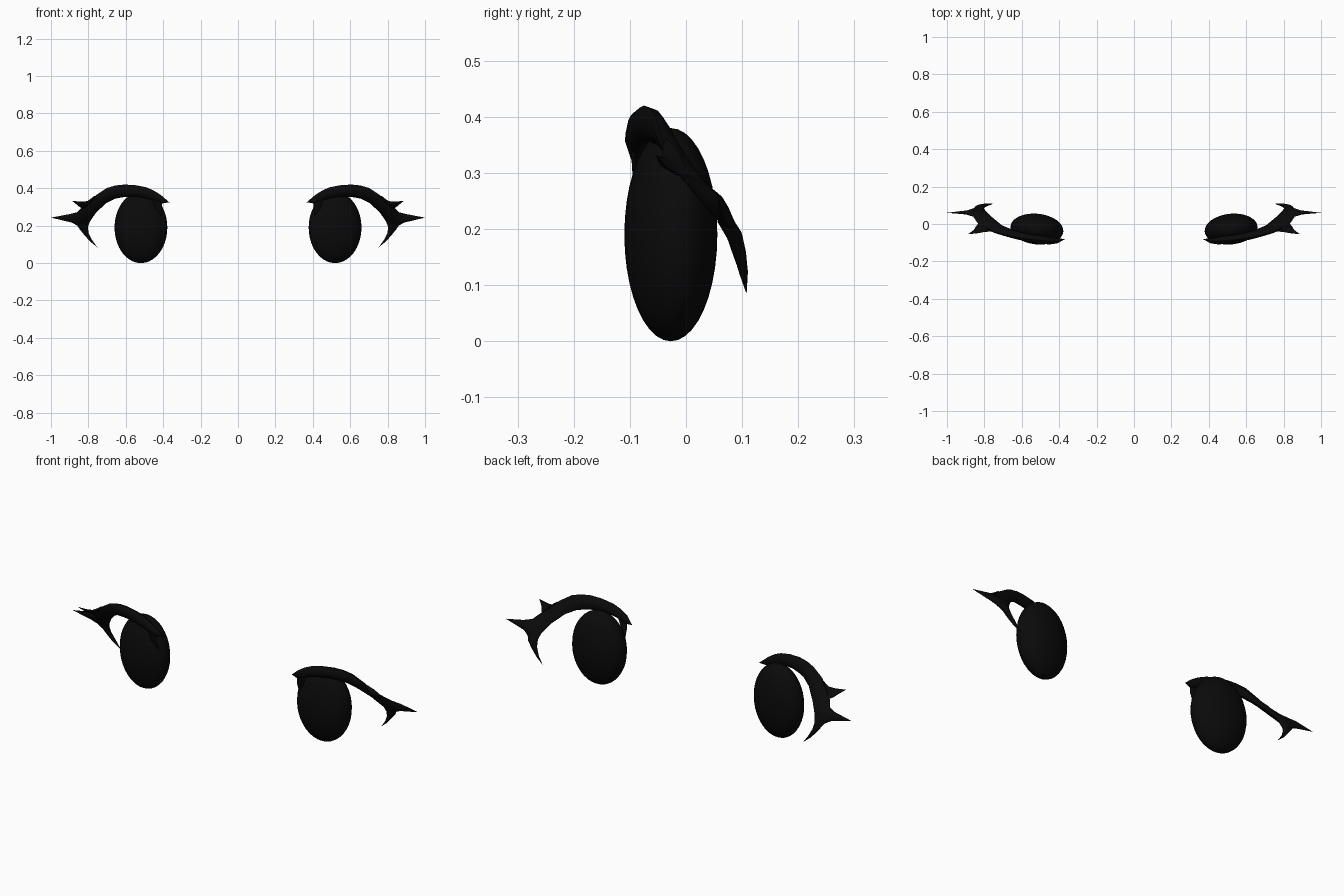
import bpy, bmesh, math
from mathutils import Vector, Matrix

black = bpy.data.materials.new("soft_black")
black.diffuse_color = (0.003, 0.003, 0.003, 1)


def finish(name, bm):
    """Turn a bmesh into a smooth object mirrored across x."""
    bmesh.ops.remove_doubles(bm, verts=bm.verts, dist=0.0005)
    bmesh.ops.recalc_face_normals(bm, faces=bm.faces)
    me = bpy.data.meshes.new(name)
    bm.to_mesh(me)
    bm.free()
    me.materials.append(black)
    ob = bpy.data.objects.new(name, me)
    bpy.context.collection.objects.link(ob)
    mod = ob.modifiers.new("mirror", 'MIRROR')
    mod.use_mirror_merge = False
    bpy.context.view_layer.objects.active = ob
    ob.select_set(True)
    bpy.ops.object.shade_smooth_by_angle(angle=math.radians(50))
    ob.select_set(False)
    return ob


def loft(name, stations, sides=8):
    """Loft a flattened oval between upper and lower edge points."""
    bm = bmesh.new()
    st = [(Vector(u), Vector(l), t) for u, l, t in stations]
    mids = [(u + l) / 2 for u, l, t in st]
    rings = []
    for i, (u, l, t) in enumerate(st):
        tangent = mids[min(i + 1, len(st) - 1)] - mids[max(i - 1, 0)]
        half = (u - l) / 2
        n = tangent.cross(half)
        n = n.normalized() if n.length > 1e-6 else Vector((0, 1, 0))
        rings.append([bm.verts.new(mids[i] + half * math.cos(a) + n * t / 2 * math.sin(a))
                      for a in (2 * math.pi * k / sides for k in range(sides))])
    for a, b in zip(rings, rings[1:]):
        for k in range(sides):
            j = (k + 1) % sides
            bm.faces.new((a[k], a[j], b[j], b[k]))
    bm.faces.new(rings[0])
    bm.faces.new(rings[-1])
    bmesh.ops.dissolve_degenerate(bm, edges=bm.edges, dist=0.0001)
    return finish(name, bm)


def tip(x, y, z):
    return ((x, y, z), (x, y, z), 0)


# Oval eyes, turned slightly outward
bm = bmesh.new()
bmesh.ops.create_uvsphere(bm, u_segments=32, v_segments=20, radius=1)
bm.transform(Matrix.Translation((0.519, -0.027, 0.19))
             @ Matrix.Rotation(math.radians(6), 4, 'Z')
             @ Matrix.Diagonal((0.142, 0.082, 0.19, 1)))
finish("eyes", bm)

# Lash band sweeping over the eye to the outer point
loft("upper_lashes", [
    tip(0.367, -0.08, 0.325),
    ((0.41, -0.092, 0.362), (0.41, -0.088, 0.318), 0.026),
    ((0.45, -0.092, 0.388), (0.44, -0.088, 0.33), 0.038),
    ((0.49, -0.088, 0.405), (0.475, -0.084, 0.342), 0.044),
    ((0.545, -0.083, 0.416), (0.525, -0.076, 0.352), 0.044),
    ((0.605, -0.075, 0.42), (0.575, -0.063, 0.356), 0.042),
    ((0.655, -0.065, 0.415), (0.615, -0.05, 0.352), 0.04),
    ((0.70, -0.055, 0.402), (0.655, -0.035, 0.345), 0.036),
    ((0.757, -0.043, 0.365), (0.705, -0.008, 0.32), 0.032),
    ((0.80, -0.025, 0.325), (0.757, 0.035, 0.272), 0.03),
    ((0.84, 0.01, 0.292), (0.792, 0.068, 0.222), 0.03),
    ((0.86, 0.04, 0.272), (0.84, 0.088, 0.19), 0.028),
    ((0.90, 0.056, 0.262), (0.89, 0.068, 0.217), 0.02),
    tip(1.0, 0.06, 0.243),
])

# Short upper spike
loft("upper_lash_spikes", [
    ((0.755, -0.04, 0.362), (0.83, 0.005, 0.292), 0.022),
    ((0.795, -0.042, 0.33), (0.845, -0.012, 0.298), 0.02),
    ((0.83, -0.048, 0.327), (0.857, -0.032, 0.309), 0.014),
    tip(0.888, -0.055, 0.333),
])

# Downward lower spike
loft("lower_lash_spikes", [
    ((0.79, 0.066, 0.225), (0.87, 0.068, 0.215), 0.026),
    ((0.802, 0.078, 0.195), (0.848, 0.094, 0.183), 0.028),
    ((0.80, 0.088, 0.16), (0.823, 0.102, 0.155), 0.024),
    ((0.782, 0.1, 0.124), (0.793, 0.106, 0.12), 0.017),
    tip(0.752, 0.108, 0.084),
])

# Small fold joining the inner lash corner to the eye
loft("inner_lash_folds", [
    ((0.405, -0.092, 0.335), (0.46, -0.092, 0.345), 0.012),
    ((0.405, -0.09, 0.29), (0.44, -0.09, 0.29), 0.01),
    tip(0.405, -0.075, 0.245),
])
